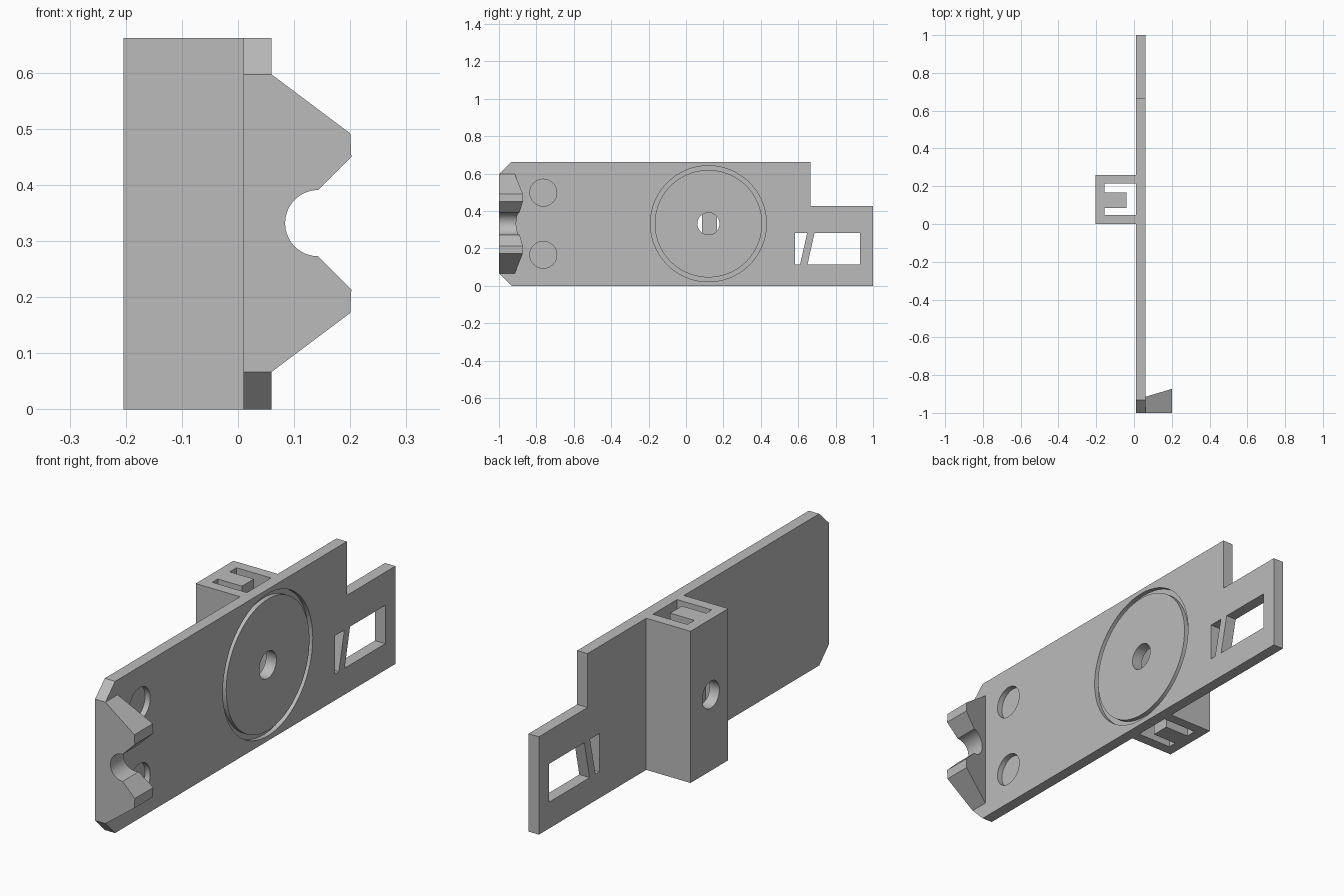
import bpy, bmesh, math
from mathutils import Vector

cube = bpy.data.objects.get("Cube")
if cube:
    bpy.data.objects.remove(cube, do_unlink=True)

grey = bpy.data.materials.new("plain grey")
grey.use_nodes = True
grey.diffuse_color = (0.5, 0.5, 0.5, 1)
grey.node_tree.nodes["Principled BSDF"].inputs["Base Color"].default_value = (0.5, 0.5, 0.5, 1)

# Each axis maps a profile point (a, b) and a depth d into space
PLACE = {
    "x": lambda a, b, d: Vector((d, a, b)),
    "y": lambda a, b, d: Vector((a, d, b)),
    "z": lambda a, b, d: Vector((a, b, d)),
}


def prism(name, profile, axis, start, end):
    """Extrude a closed profile along an axis."""
    bm = bmesh.new()
    place = PLACE[axis]
    base = bm.faces.new([bm.verts.new(place(a, b, start)) for a, b in profile])
    out = bmesh.ops.extrude_face_region(bm, geom=[base], use_keep_orig=True)
    moved = [v for v in out["geom"] if isinstance(v, bmesh.types.BMVert)]
    bmesh.ops.translate(bm, verts=moved, vec=place(0, 0, end - start))
    bmesh.ops.recalc_face_normals(bm, faces=bm.faces)
    mesh = bpy.data.meshes.new(name)
    bm.to_mesh(mesh)
    bm.free()
    mesh.materials.append(grey)
    obj = bpy.data.objects.new(name, mesh)
    bpy.context.collection.objects.link(obj)
    return obj


def circle(a, b, r, n=64):
    return [(a + r * math.cos(math.tau * i / n), b + r * math.sin(math.tau * i / n)) for i in range(n)]


def cut(target, cutter):
    """Subtract the cutter from the target and discard it."""
    mod = target.modifiers.new("cut", "BOOLEAN")
    mod.operation = "DIFFERENCE"
    mod.solver = "EXACT"
    mod.object = cutter
    bpy.context.view_layer.update()
    bpy.context.view_layer.objects.active = target
    bpy.ops.object.modifier_apply(modifier=mod.name)
    bpy.data.objects.remove(cutter, do_unlink=True)


BACK, FACE, TOP, MID = 0.01, 0.06, 0.662, 0.332
HUB = (0.12, MID)

# Main plate with chamfered front corners and a stepped rear
plate = prism("main_plate", [
    (-0.933, 0), (1, 0), (1, 0.427), (0.665, 0.427), (0.665, TOP),
    (-0.933, TOP), (-1, 0.597), (-1, 0.067)], "x", BACK, FACE)

# Hub hole and round groove
cut(plate, prism("hub_cutter", circle(*HUB, 0.059), "x", -0.03, 0.1))
groove = prism("groove_cutter", circle(*HUB, 0.31, 96), "x", FACE - 0.02, 0.1)
cut(groove, prism("groove_core", circle(*HUB, 0.287, 96), "x", 0, 0.2))
cut(plate, groove)

# Two shallow round pockets
for z in (MID - 0.166, MID + 0.166):
    cut(plate, prism("pocket_cutter", circle(-0.763, z, 0.072), "x", FACE - 0.025, 0.1))

# Window split by a slanted bar
for window in ([(0.583, 0.115), (0.61, 0.115), (0.648, 0.282), (0.583, 0.282)],
               [(0.65, 0.115), (0.93, 0.115), (0.93, 0.282), (0.687, 0.282)]):
    cut(plate, prism("window_cutter", window, "x", -0.05, 0.1))

# Rear block: hollow channel with a central tongue
block = prism("channel_block", [
    (BACK, 0), (-0.204, 0), (-0.204, 0.26), (BACK, 0.26), (BACK, 0.214),
    (-0.157, 0.214), (-0.157, 0.167), (-0.04, 0.167), (-0.04, 0.085),
    (-0.157, 0.085), (-0.157, 0.047), (BACK, 0.047)], "z", 0, TOP)
cut(block, prism("block_hole_cutter", circle(*HUB, 0.059), "x", -0.25, -0.155))

# Front catch: two mirrored jaws around a half-round notch
upper = [(FACE, 0.597), (0.2, 0.492), (0.202, 0.45)]
arc = [(0.143 - 0.059 * math.sin(math.pi * i / 32), MID + 0.059 * math.cos(math.pi * i / 32))
       for i in range(33)]
lower = [(x, 2 * MID - z) for x, z in reversed(upper)]
catch = prism("front_catch", upper + arc + lower, "y", -1, -0.915)
for v in catch.data.vertices:  # sloped rear face
    if v.co.y > -0.95:
        v.co.y += (v.co.x - FACE) * 0.3

# Smooth the round walls, keep edges sharp
for obj in (plate, block, catch):
    bpy.ops.object.select_all(action="DESELECT")
    obj.select_set(True)
    bpy.context.view_layer.objects.active = obj
    bpy.ops.object.shade_smooth_by_angle(angle=math.radians(25))
